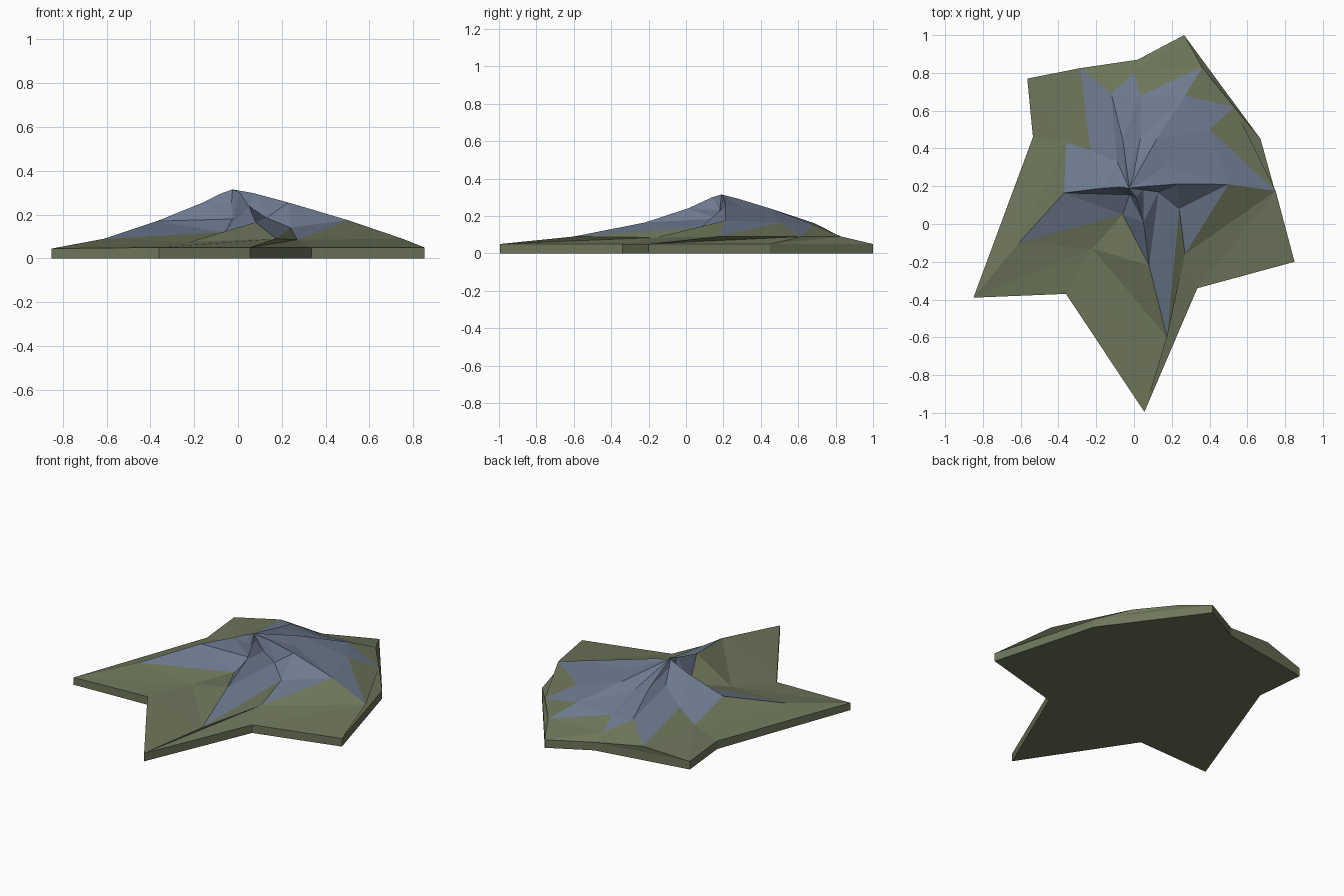
import bpy, bmesh

def material(name, rgb):
    m = bpy.data.materials.new(name)
    m.diffuse_color = (*rgb, 1)
    return m

moss = material("moss_green", (0.155, 0.180, 0.103))
stone = material("slate_blue", (0.155, 0.195, 0.275))

PEAK = (-0.025, 0.19, 0.315)
# Spokes running down from the peak, counter-clockwise from the front ridge:
# three rock points, one foot point, one point on the base outline
SPOKES = [
    [(0.01, 0.14, .30), (0.05, 0.01, .24), (0.08, -0.22, .165), (0.175, -0.60, .09), (0.055, -0.995, .05)],
    [(0.05, 0.18, .23), (0.13, 0.17, .185), (0.24, 0.08, .14), (0.27, -0.16, .085), (0.335, -0.34, .05)],
    [(0.07, 0.20, .298), (0.23, 0.212, .255), (0.50, 0.21, .175), (0.75, 0.175, .09), (0.85, -0.20, .05)],
    [(0.04, 0.22, .295), (0.17, 0.31, .245), (0.40, 0.50, .165), (0.53, 0.62, .09), (0.67, 0.45, .05)],
    [(0.02, 0.27, .295), (0.12, 0.45, .24), (0.27, 0.68, .155), (0.36, 0.83, .09), (0.265, 1.0, .05)],
    [(0.0, 0.27, .28), (0.035, 0.46, .21), (0.035, 0.68, .145), (0.0, 0.80, .09), (0.02, 0.87, .05)],
    [(-0.035, 0.27, .295), (-0.06, 0.45, .24), (-0.12, 0.69, .16), (-0.285, 0.825, .09), (-0.565, 0.77, .05)],
    [(-0.04, 0.22, .28), (-0.09, 0.33, .22), (-0.23, 0.39, .15), (-0.36, 0.43, .09), (-0.535, 0.46, .05)],
    [(-0.08, 0.195, .295), (-0.16, 0.19, .255), (-0.37, 0.165, .17), (-0.61, -0.10, .09), (-0.85, -0.39, .045)],
    [(-0.03, 0.17, .25), (-0.025, 0.155, .18), (-0.06, 0.05, .12), (-0.22, -0.13, .075), (-0.36, -0.37, .05)],
]

bm = bmesh.new()
peak = bm.verts.new(PEAK)
rows = [[bm.verts.new(p) for p in spoke] for spoke in SPOKES]
floor = [bm.verts.new((r[-1].co.x, r[-1].co.y, 0)) for r in rows]
n = len(rows)

def face(verts, mat):
    bm.faces.new(verts).material_index = mat

for i in range(n):
    j = (i + 1) % n
    a, b = rows[i], rows[j]
    # Rocky slopes
    face((peak, a[0], b[0]), 1)
    for k in range(4):
        # Rock reaches down to one pointed triangle per sector in the third band
        face((a[k], a[k + 1], b[k]), 1 if k < 2 or (k == 2 and i != n - 1) else 0)
        face((b[k], a[k + 1], b[k + 1]), 1 if k < 2 else 0)
    # Base wall
    face((a[4], floor[i], floor[j], b[4]), 0)
face(list(reversed(floor)), 0)

bmesh.ops.recalc_face_normals(bm, faces=bm.faces)
mesh = bpy.data.meshes.new("mountain")
bm.to_mesh(mesh)
bm.free()
mesh.materials.append(moss)
mesh.materials.append(stone)
bpy.context.collection.objects.link(bpy.data.objects.new("mountain", mesh))
